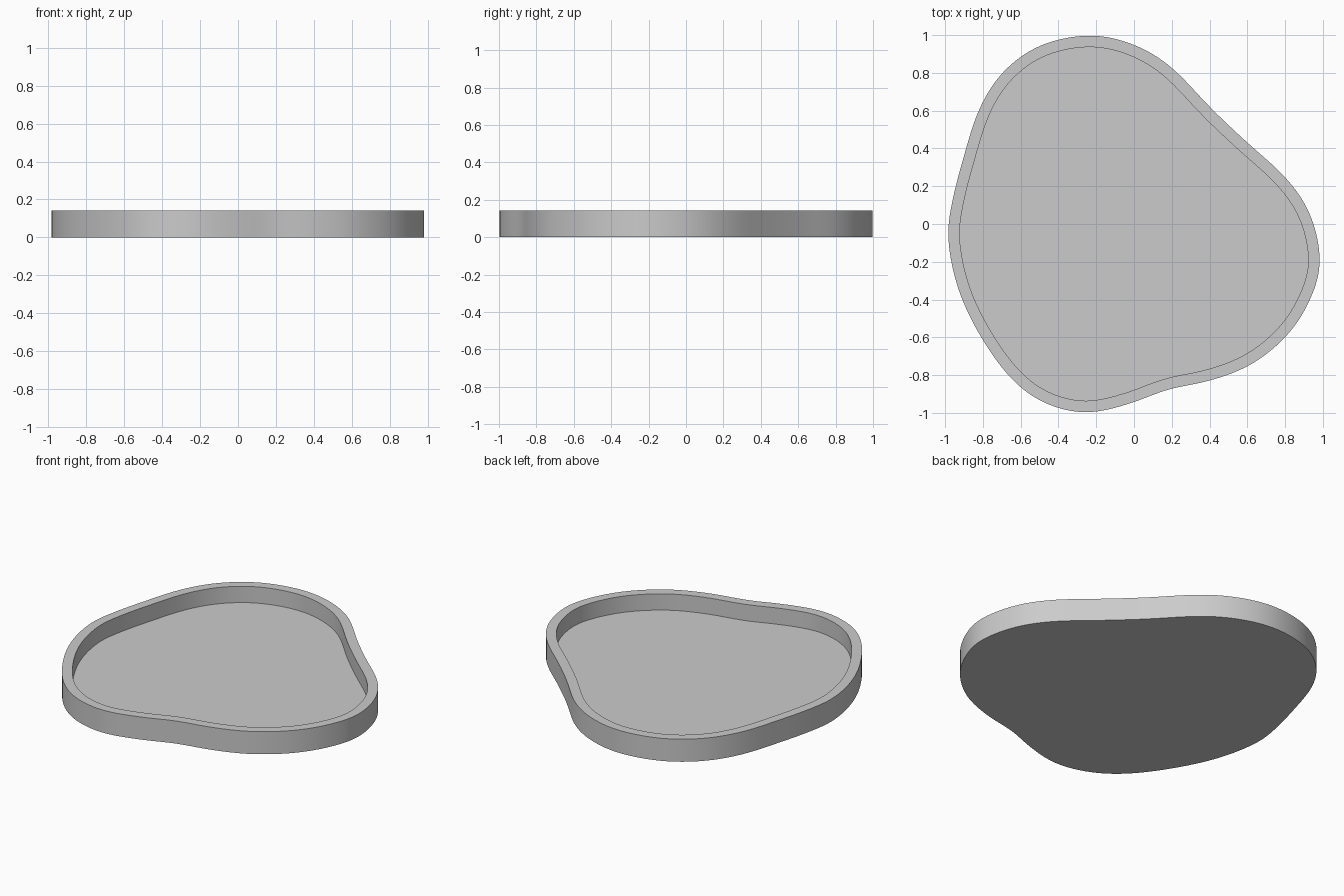
import bpy, bmesh
from mathutils import Vector

default = bpy.data.objects.get("Cube")
if default:
    bpy.data.objects.remove(default, do_unlink=True)

HEIGHT, FLOOR, WALL, STEPS = 0.143, 0.04, 0.06, 8

# Outline control points, counter-clockwise from the back
OUTLINE = [(-0.23, 1), (-0.49, 0.95), (-0.69, 0.81), (-0.82, 0.61), (-0.9, 0.36),
           (-0.96, 0.13), (-0.985, -0.08), (-0.93, -0.35), (-0.81, -0.6),
           (-0.65, -0.82), (-0.47, -0.95), (-0.25, -1), (-0.02, -0.95),
           (0.18, -0.875), (0.4, -0.83), (0.63, -0.74), (0.83, -0.57),
           (0.95, -0.36), (0.985, -0.17), (0.93, 0.06), (0.8, 0.25),
           (0.6, 0.43), (0.4, 0.62), (0.2, 0.83), (0, 0.95)]


def smooth_loop(points):
    """Closed spline through the points, lightly relaxed."""
    p = [Vector(q) for q in points]
    n, out = len(p), []
    for i in range(n):
        a, b, c, d = (p[(i + k) % n] for k in (-1, 0, 1, 2))
        for s in range(STEPS):
            t = s / STEPS
            out.append(b + (c - a) * t / 2 + (a - b * 2.5 + c * 2 - d / 2) * t * t
                       + (b * 3 - a - c * 3 + d) * t ** 3 / 2)
    for _ in range(8):
        out = [(out[i - 1] + out[i] * 2 + out[(i + 1) % len(out)]) / 4
               for i in range(len(out))]
    return out


def inset(loop, distance):
    """Move each point inwards along its normal."""
    result = []
    for i, q in enumerate(loop):
        t = (loop[(i + 1) % len(loop)] - loop[i - 1]).normalized()
        result.append(q + Vector((-t.y, t.x)) * distance)
    return result


outer = smooth_loop(OUTLINE)
inner = inset(outer, WALL)

# Tray shell: outer wall, flat rim, inner wall, floor and underside
bm = bmesh.new()
rings = [[bm.verts.new((q.x, q.y, z)) for q in loop]
         for loop, z in ((outer, 0), (outer, HEIGHT), (inner, HEIGHT), (inner, FLOOR))]
for low, high in zip(rings, rings[1:]):
    for i in range(len(low)):
        j = (i + 1) % len(low)
        bm.faces.new((low[i], low[j], high[j], high[i]))
bm.faces.new(rings[0][::-1])
bm.faces.new(rings[-1])
bmesh.ops.recalc_face_normals(bm, faces=bm.faces)
mesh = bpy.data.meshes.new("tray")
bm.to_mesh(mesh)
bm.free()
tray = bpy.data.objects.new("tray", mesh)
bpy.context.collection.objects.link(tray)

# Plain grey finish
grey = bpy.data.materials.new("plain grey")
grey.use_nodes = True
color = (0.6, 0.6, 0.6, 1)
grey.diffuse_color = color
grey.node_tree.nodes["Principled BSDF"].inputs["Base Color"].default_value = color
mesh.materials.append(grey)

bpy.context.view_layer.objects.active = tray
tray.select_set(True)
bpy.ops.object.shade_smooth_by_angle()
